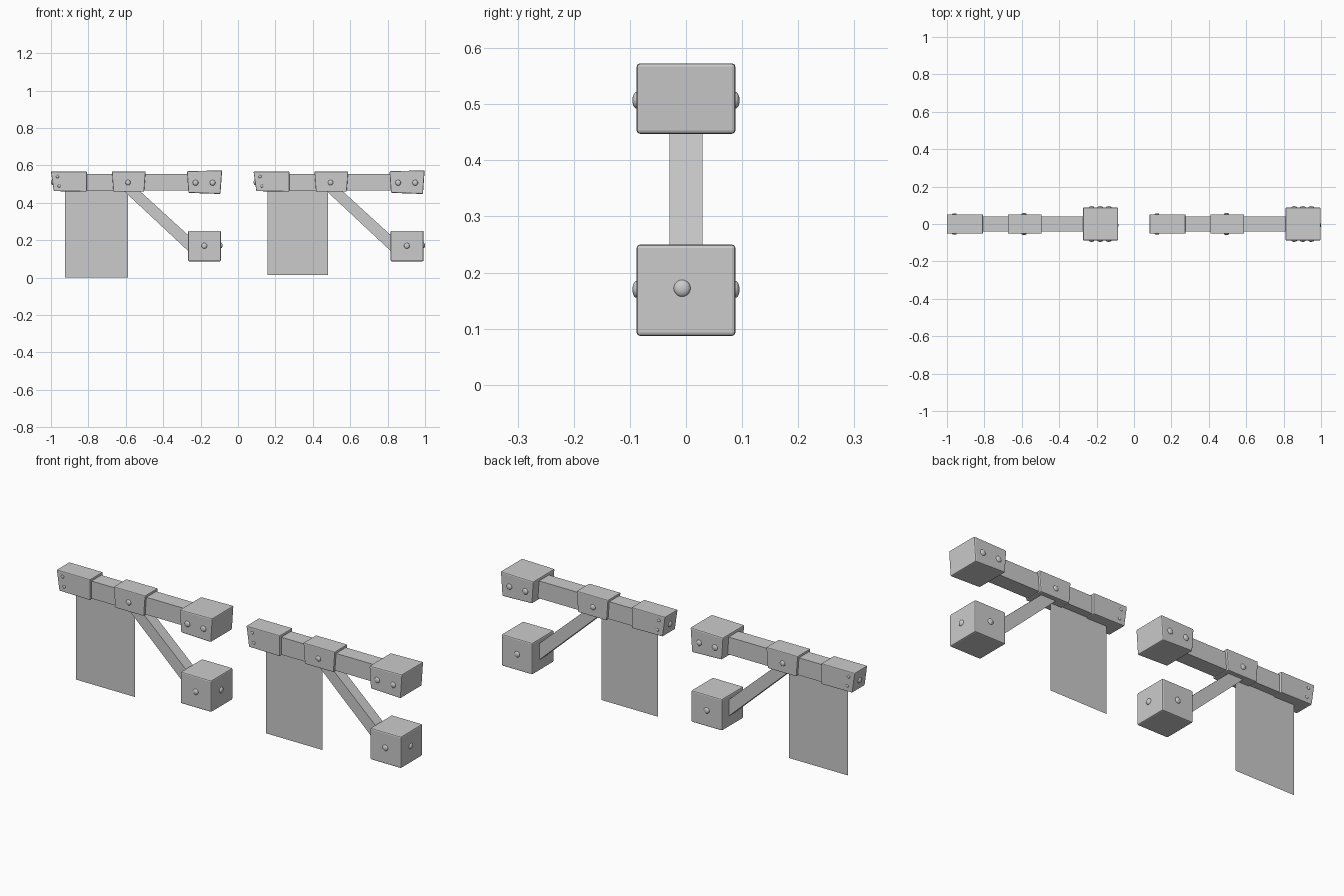
import bpy, bmesh
from mathutils import Matrix, Vector

if "Cube" in bpy.data.objects:
    bpy.data.objects.remove(bpy.data.objects["Cube"])

STEP = 1.083   # distance between the two hanging-banner brackets


def finish(name, bm, bevel=0.0, smooth=False):
    bmesh.ops.recalc_face_normals(bm, faces=bm.faces)
    me = bpy.data.meshes.new(name)
    bm.to_mesh(me)
    bm.free()
    ob = bpy.data.objects.new(name, me)
    bpy.context.collection.objects.link(ob)
    if smooth:
        for p in me.polygons:
            p.use_smooth = True
    if bevel:
        m = ob.modifiers.new("edge_bevel", 'BEVEL')
        m.width = bevel
        m.segments = 2
    return ob


def prism(name, profile, half_y, dx, bevel=0.0):
    """Extrude an (x, z) outline symmetrically along y."""
    bm = bmesh.new()
    face = bm.faces.new([bm.verts.new((x + dx, -half_y, z)) for x, z in profile])
    new = bmesh.ops.extrude_face_region(bm, geom=[face])["geom"]
    bmesh.ops.translate(bm, vec=(0, 2 * half_y, 0),
                        verts=[v for v in new if isinstance(v, bmesh.types.BMVert)])
    return finish(name, bm, bevel)


def rivet(name, loc, axis, r, depth):
    """Flattened ball sitting half-sunk in a face."""
    s = Vector((r, r, r))
    s[axis] = depth
    bm = bmesh.new()
    bmesh.ops.create_uvsphere(bm, u_segments=16, v_segments=10, radius=1,
                              matrix=Matrix.Translation(loc) @ Matrix.Diagonal((*s, 1)))
    return finish(name, bm, smooth=True)


def bracket(side, dx, banner):
    # wooden members
    prism(f"beam_{side}", [(-0.9, 0.465), (-0.2, 0.465), (-0.2, 0.555), (-0.9, 0.555)],
          0.04, dx)
    prism(f"strut_{side}", [(-0.61, 0.463), (-0.59, 0.487), (-0.55, 0.487), (-0.525, 0.463),
                            (-0.25, 0.212), (-0.25, 0.127)], 0.029, dx)
    # metal fittings
    prism(f"end_cap_{side}", [(-0.985, 0.462), (-0.808, 0.46), (-0.808, 0.567), (-1.0, 0.567)],
          0.052, dx, 0.004)
    prism(f"middle_sleeve_{side}", [(-0.666, 0.46), (-0.502, 0.46), (-0.494, 0.567), (-0.674, 0.567)],
          0.052, dx, 0.004)
    prism(f"upper_wall_block_{side}", [(-0.265, 0.453), (-0.094, 0.447), (-0.085, 0.573), (-0.273, 0.569)],
          0.088, dx, 0.006)
    prism(f"lower_wall_block_{side}", [(-0.267, 0.087), (-0.091, 0.087), (-0.091, 0.25), (-0.267, 0.25)],
          0.088, dx, 0.006)
    # rivets on front and back
    spots = [(-0.227, 0.507, 0.088, 0.015), (-0.136, 0.507, 0.088, 0.015),
             (-0.18, 0.17, 0.088, 0.015), (-0.588, 0.508, 0.052, 0.014),
             (-0.965, 0.54, 0.052, 0.008), (-0.956, 0.49, 0.052, 0.008)]
    for i, (x, z, y, r) in enumerate(spots):
        for sgn, face in ((-1, "front"), (1, "back")):
            rivet(f"rivet_{face}_{i}_{side}", (x + dx, sgn * y, z), 1, r, r * 0.5)
    # rivets on the two ends
    rivet(f"rivet_wall_{side}", (-0.091 + dx, -0.007, 0.172), 0, 0.015, 0.008)
    rivet(f"rivet_tip_{side}", (-0.992 + dx, 0, 0.51), 0, 0.015, 0.008)
    # thin cloth banner
    x0, x1, z0 = banner
    bm = bmesh.new()
    bm.faces.new([bm.verts.new((x, 0, z)) for x, z in
                  ((x0, z0), (x1, z0), (x1, 0.48), (x0, 0.48))])
    finish(f"banner_{side}", bm)


bracket("left", 0.0, (-0.925, -0.588, 0.0))
bracket("right", STEP, (0.159, 0.482, 0.013))
